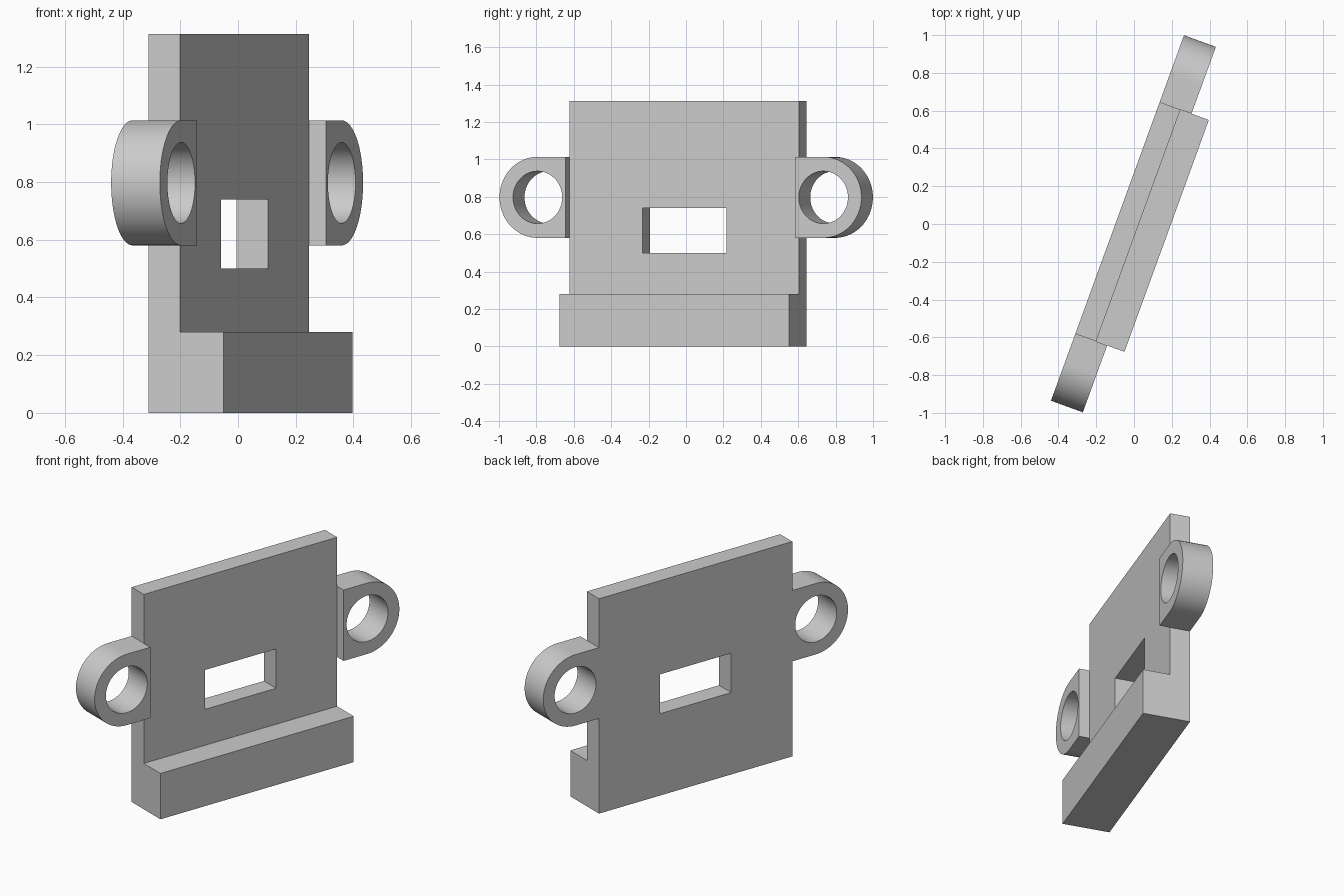
import bpy, bmesh, math
from mathutils import Matrix, Vector

cube = bpy.data.objects.get("Cube")
if cube:
    bpy.data.objects.remove(cube, do_unlink=True)

HALF, BACK, TURN = 0.653, 0.093, math.radians(70)
EAR_X, EAR_Z, EAR_R, HOLE_R, EAR_FRONT = 0.813, 0.797, 0.2165, 0.14, -0.0865

grey = bpy.data.materials.new("plain grey")
grey.use_nodes = True
grey.diffuse_color = (0.6, 0.6, 0.6, 1)
grey.node_tree.nodes["Principled BSDF"].inputs["Base Color"].default_value = (0.6, 0.6, 0.6, 1)


def prism(name, points, sweep):
    """Extrude a closed profile along a vector."""
    bm = bmesh.new()
    face = bm.faces.new([bm.verts.new(p) for p in points])
    moved = bmesh.ops.extrude_face_region(bm, geom=[face])["geom"]
    verts = [v for v in moved if isinstance(v, bmesh.types.BMVert)]
    bmesh.ops.translate(bm, verts=verts, vec=Vector(sweep))
    if len(bm.faces) == len(points) + 1:
        bm.faces.new([v for v in face.verts])
    bmesh.ops.recalc_face_normals(bm, faces=bm.faces)
    mesh = bpy.data.meshes.new(name)
    bm.to_mesh(mesh)
    bm.free()
    mesh.materials.append(grey)
    ob = bpy.data.objects.new(name, mesh)
    bpy.context.collection.objects.link(ob)
    return ob


def arc(cx, cz, r, start, end, steps, y):
    angles = [math.radians(start + (end - start) * i / steps) for i in range(steps + 1)]
    return [(cx + r * math.cos(a), y, cz + r * math.sin(a)) for a in angles]


def combine(target, tool, operation):
    """Apply a boolean and remove the tool."""
    mod = target.modifiers.new("combine", "BOOLEAN")
    mod.object, mod.operation, mod.solver = tool, operation, "EXACT"
    bpy.context.view_layer.objects.active = target
    bpy.ops.object.modifier_apply(modifier=mod.name)
    bpy.data.objects.remove(tool, do_unlink=True)


# Upright plate with its foot ledge, as one L-shaped profile
section = [(BACK, 0), (-0.184, 0), (-0.184, 0.28), (-0.024, 0.28), (-0.024, 1.312), (BACK, 1.312)]
bracket = prism("bracket_plate", [(-HALF, y, z) for y, z in section], (2 * HALF, 0, 0))

# Rectangular slot through the plate
slot = [(-0.24, -0.5, 0.5), (0.24, -0.5, 0.5), (0.24, -0.5, 0.74), (-0.24, -0.5, 0.74)]
combine(bracket, prism("slot_cutter", slot, (0, 1, 0)), "DIFFERENCE")

# Round-ended mounting ears with holes, one at each end
for side in (-1, 1):
    outline = arc(EAR_X, EAR_Z, EAR_R, -90, 90, 48, EAR_FRONT)
    outline += [(HALF, EAR_FRONT, EAR_Z + EAR_R), (HALF, EAR_FRONT, EAR_Z - EAR_R)]
    hole = arc(EAR_X, EAR_Z, HOLE_R, 0, 360, 64, -0.5)[:-1]
    ear = prism("ear", [(side * x, y, z) for x, y, z in outline], (0, BACK - EAR_FRONT, 0))
    cutter = prism("hole_cutter", [(side * x, y, z) for x, y, z in hole], (0, 1, 0))
    combine(ear, cutter, "DIFFERENCE")
    combine(bracket, ear, "UNION")

# Turn the whole bracket and smooth only the round surfaces
bracket.data.transform(Matrix.Rotation(TURN, 4, "Z"))
bpy.ops.object.select_all(action="DESELECT")
bracket.select_set(True)
bpy.context.view_layer.objects.active = bracket
bpy.ops.object.shade_smooth_by_angle(angle=math.radians(30))
